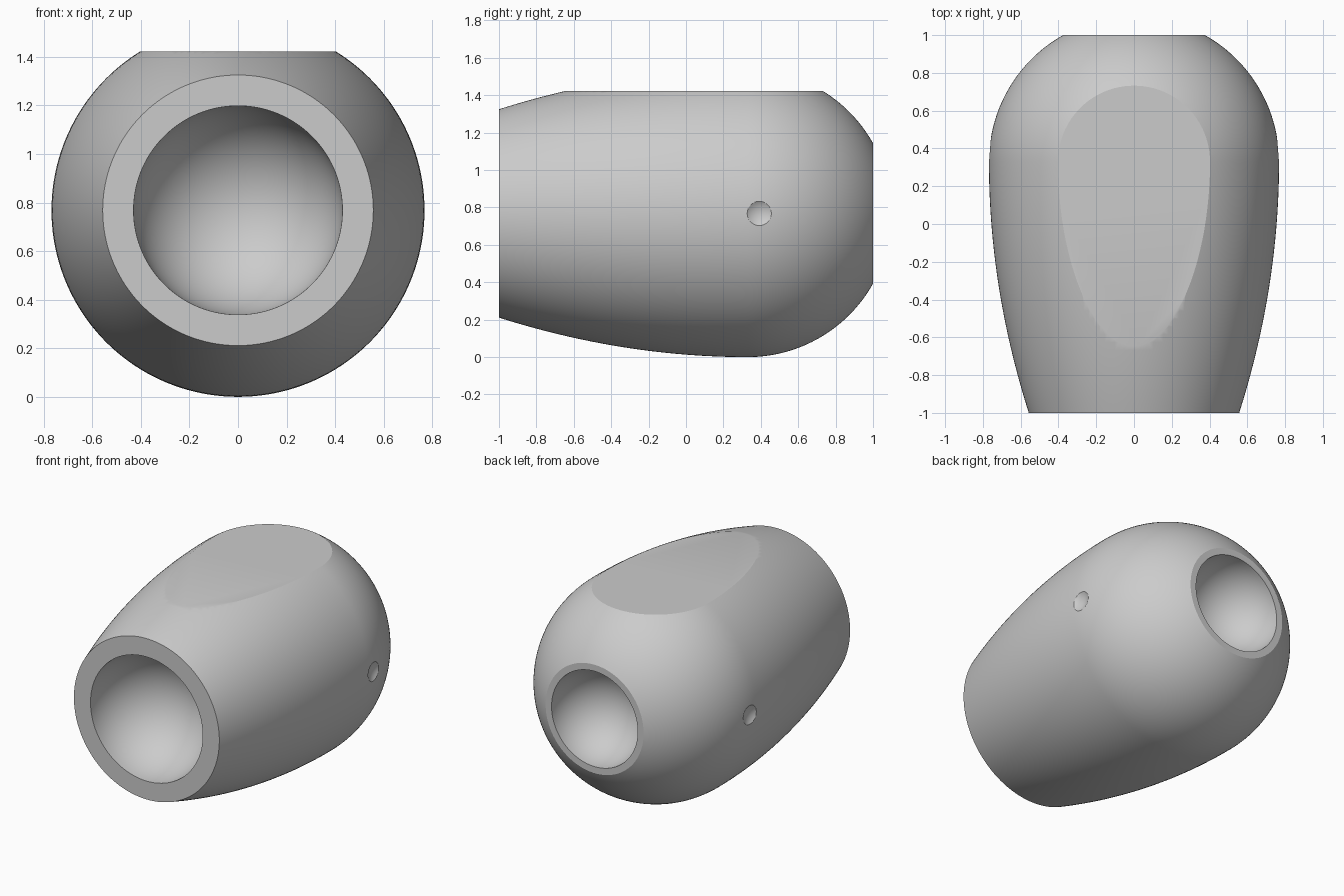
import bpy, bmesh, math
from mathutils import Vector, Matrix

cube = bpy.data.objects.get("Cube")
if cube:
    bpy.data.objects.remove(cube, do_unlink=True)

AXIS_Z = 0.768      # height of the long axis, also the widest radius
WIDEST_Y = 0.33
FLAT_Z = 1.422
SEGMENTS = 160

grey = bpy.data.materials.new("neutral grey")
grey.use_nodes = True
colour = (0.6, 0.6, 0.6, 1)
grey.diffuse_color = colour
grey.node_tree.nodes["Principled BSDF"].inputs["Base Color"].default_value = colour


def socket(end, radius, steps=24):
    """Quarter arc from the deepest point on the axis out to the rim."""
    inward = -math.copysign(1, end)
    arc = [i / steps * math.pi / 2 for i in range(steps + 1)]
    return [(radius * math.sin(a), end + inward * radius * math.cos(a)) for a in arc]


# Closed profile: front socket, tapering barrel, round back, back socket
profile = socket(-1, 0.43)
for i in range(33):
    t = 1 - i / 32
    profile.append((AXIS_Z - 0.211 * t * t, WIDEST_Y - (1 + WIDEST_Y) * t))
end_angle = math.asin((1 - WIDEST_Y) / AXIS_Z)
for i in range(1, 33):
    a = end_angle * i / 32
    profile.append((AXIS_Z * math.cos(a), WIDEST_Y + AXIS_Z * math.sin(a)))
profile += reversed(socket(1, 0.33))

# Spin the profile about the long axis, then slice the flat top
bm = bmesh.new()
verts = [bm.verts.new((r, y, AXIS_Z)) for r, y in profile]
edges = [bm.edges.new(pair) for pair in zip(verts, verts[1:])]
bmesh.ops.spin(bm, geom=verts + edges, cent=(0, 0, AXIS_Z), axis=(0, 1, 0),
               angle=math.tau, steps=SEGMENTS)
bmesh.ops.remove_doubles(bm, verts=bm.verts, dist=0.0001)
cut = bmesh.ops.bisect_plane(bm, geom=bm.verts[:] + bm.edges[:] + bm.faces[:],
                             plane_co=(0, 0, FLAT_Z), plane_no=(0, 0, 1),
                             clear_outer=True)
rim = [e for e in cut["geom_cut"] if isinstance(e, bmesh.types.BMEdge)]
bmesh.ops.contextual_create(bm, geom=rim)
bmesh.ops.recalc_face_normals(bm, faces=bm.faces)
mesh = bpy.data.meshes.new("barrel_body")
bm.to_mesh(mesh)
bm.free()
mesh.materials.append(grey)
body = bpy.data.objects.new("barrel_body", mesh)
bpy.context.collection.objects.link(body)

# Small shallow dimple on each side
for side, name in ((1, "left"), (-1, "right")):
    bm = bmesh.new()
    place = Matrix.Translation(Vector((side * (AXIS_Z + 0.095), 0.4, AXIS_Z)))
    bmesh.ops.create_icosphere(bm, subdivisions=4, radius=0.12, matrix=place)
    cutter_mesh = bpy.data.meshes.new(name + "_dimple_cutter")
    bm.to_mesh(cutter_mesh)
    bm.free()
    cutter_mesh.materials.append(grey)
    cutter = bpy.data.objects.new(name + "_dimple_cutter", cutter_mesh)
    bpy.context.collection.objects.link(cutter)
    dent = body.modifiers.new(name + "_dimple", 'BOOLEAN')
    dent.operation = 'DIFFERENCE'
    dent.solver = 'EXACT'
    dent.object = cutter
    bpy.context.view_layer.objects.active = body
    body.select_set(True)
    bpy.ops.object.modifier_apply(modifier=dent.name)
    bpy.data.objects.remove(cutter, do_unlink=True)

# Smooth surfaces with crisp rims
bpy.ops.object.select_all(action='DESELECT')
body.select_set(True)
bpy.context.view_layer.objects.active = body
bpy.ops.object.shade_smooth_by_angle(angle=math.radians(25))
